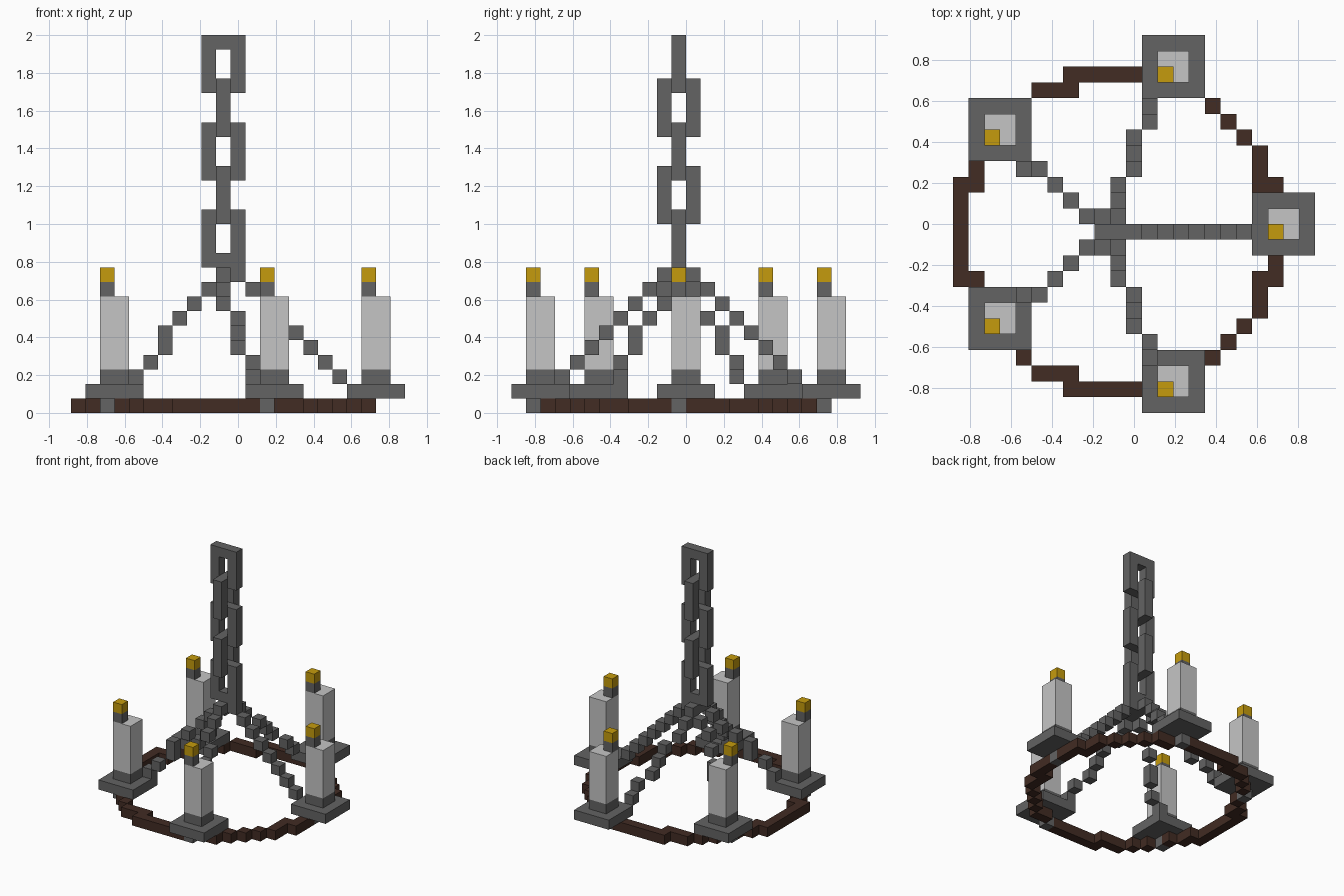
import bpy
import bmesh

cube = bpy.data.objects.get("Cube")
if cube:
    bpy.data.objects.remove(cube, do_unlink=True)

U = 2 / 26                      # block size
X0, Y0 = -11.5 * U, -12 * U     # corner of the block grid


def material(name, rgb):
    m = bpy.data.materials.new(name)
    m.use_nodes = True
    m.diffuse_color = (*rgb, 1)
    bsdf = m.node_tree.nodes["Principled BSDF"]
    bsdf.inputs["Base Color"].default_value = (*rgb, 1)
    bsdf.inputs["Roughness"].default_value = 0.8
    return m


IRON = material("dark_iron", (0.125, 0.125, 0.125))
WOOD = material("dark_wood", (0.054, 0.025, 0.017))
WAX = material("pale_wax", (0.56, 0.56, 0.56))
FLAME = material("gold_flame", (0.56, 0.33, 0.004))


def blocks(name, mat, boxes):
    """Boxes given as (i, j, k, ni, nj, nk) in block units."""
    bm = bmesh.new()
    for i, j, k, *size in boxes:
        ni, nj, nk = size or (1, 1, 1)
        verts = bmesh.ops.create_cube(bm, size=1)["verts"]
        for v in verts:
            v.co.x = X0 + (i + (v.co.x + 0.5) * ni) * U
            v.co.y = Y0 + (j + (v.co.y + 0.5) * nj) * U
            v.co.z = (k + (v.co.z + 0.5) * nk) * U
    me = bpy.data.meshes.new(name)
    bm.to_mesh(me)
    bm.free()
    me.materials.append(mat)
    ob = bpy.data.objects.new(name, me)
    bpy.context.scene.collection.objects.link(ob)
    return ob


def mirrored(boxes):
    """Mirror boxes front to back across the block row j = 11."""
    return [(i, 23 - j - (s[1] if s else 1), k, *s) for i, j, k, *s in boxes]


# Chain: rectangular links, alternately turned
for n in range(5):
    k = 10 + 3 * n
    if n % 2 == 0:
        link = [(9, 11, k, 1, 1, 4), (11, 11, k, 1, 1, 4),
                (10, 11, k), (10, 11, k + 3)]
    else:
        link = [(10, 10, k, 1, 1, 4), (10, 12, k, 1, 1, 4),
                (10, 11, k), (10, 11, k + 3)]
    blocks(f"chain_link_{n + 1}", IRON, link)

# Hub and stepped arms
blocks("hub", IRON, [(10, 11, 9)])
blocks("arm_left", IRON, [(11 + n, 11, 9 - n) for n in range(8)])
front_arm = [(10, 10, 9), (10, 9, 8), (10, 8, 7), (11, 7, 6), (11, 6, 5),
             (11, 5, 4), (12, 4, 3), (12, 3, 2)]
right_arm = [(9, 10, 8), (8, 10, 7), (7, 9, 6), (6, 8, 4, 1, 1, 2),
             (5, 7, 3), (4, 7, 2)]
blocks("arm_front", IRON, front_arm)
blocks("arm_back", IRON, mirrored(front_arm))
blocks("arm_front_right", IRON, right_arm)
blocks("arm_back_right", IRON, mirrored(right_arm))

# Wooden ring: half of it in straight runs, mirrored, plus the right edge
half = [(1, 7, 0, 1, 2, 1), (2, 6, 0), (3, 4, 0), (4, 3, 0),
        (5, 2, 0, 3, 1, 1), (7, 1, 0, 6, 1, 1), (14, 2, 0, 2, 1, 1),
        (16, 3, 0), (17, 4, 0), (18, 5, 0), (19, 6, 0, 1, 3, 1),
        (20, 8, 0, 1, 3, 1)]
blocks("wooden_ring", WOOD, half + mirrored(half) + [(0, 8, 0, 1, 7, 1)])

# Candles: peg, tray, socket, wax, wick and flame at each tray corner (i, j)
for n, (i, j) in enumerate([(19, 10), (12, 20), (1, 16), (1, 4), (12, 0)], 1):
    blocks(f"peg_{n}", IRON, [(i + 1, j + 1, 0)])
    blocks(f"tray_{n}", IRON, [(i, j, 1, 4, 4, 1)])
    blocks(f"socket_{n}", IRON, [(i + 1, j + 1, 2, 2, 2, 1)])
    blocks(f"candle_{n}", WAX, [(i + 1, j + 1, 3, 2, 2, 5)])
    blocks(f"wick_{n}", IRON, [(i + 1, j + 1, 8)])
    blocks(f"flame_{n}", FLAME, [(i + 1, j + 1, 9)])
